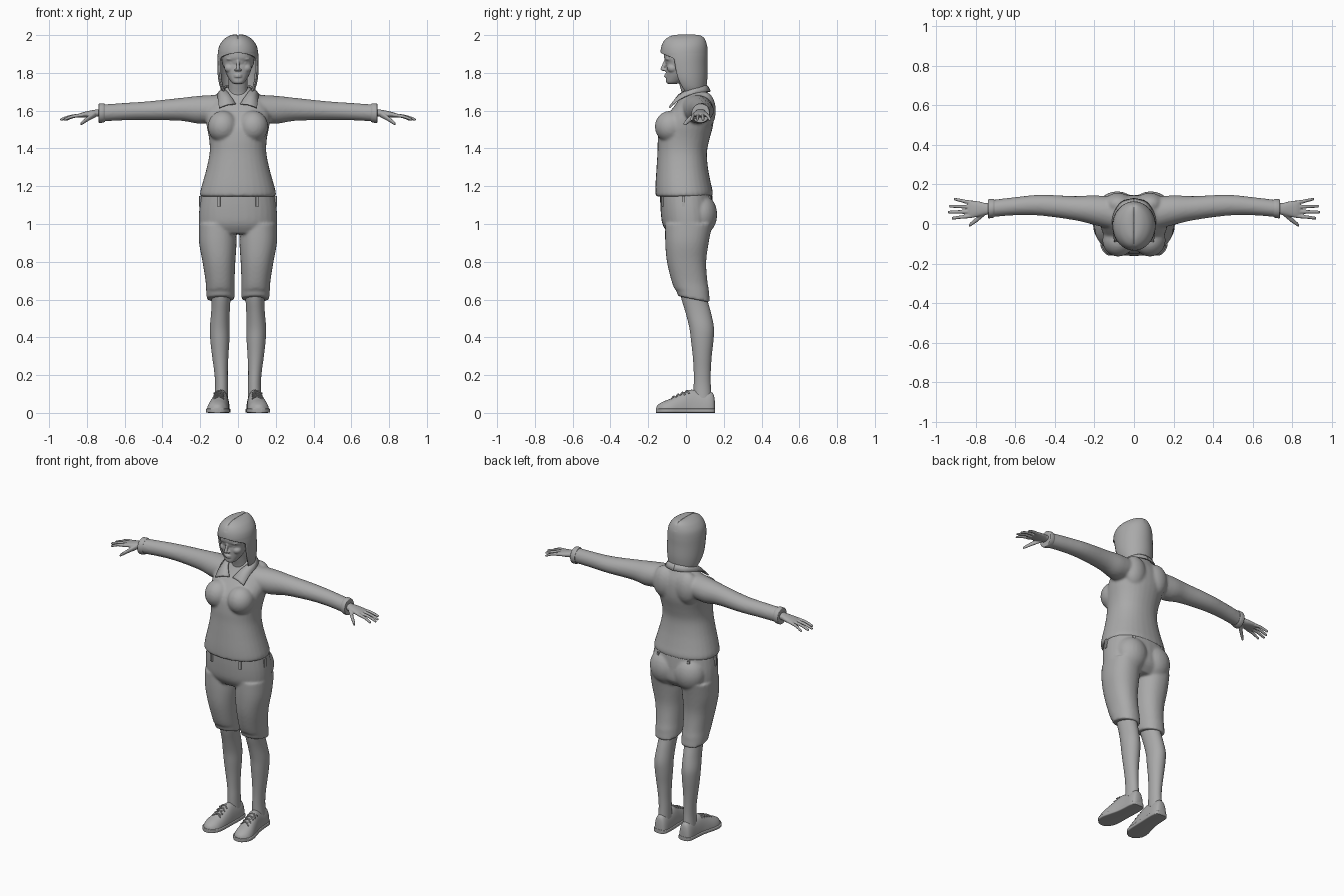
import bpy, bmesh, math
from mathutils import Vector, Matrix

cube = bpy.data.objects.get("Cube")
if cube:
    bpy.data.objects.remove(cube, do_unlink=True)

GREY = (0.4, 0.4, 0.4, 1)
mat = bpy.data.materials.new("plain_grey")
mat.use_nodes = True
mat.diffuse_color = GREY
mat.node_tree.nodes["Principled BSDF"].inputs["Base Color"].default_value = GREY


def spline(rows, steps=4):
    """Smoothly interpolate a list of number rows (Catmull-Rom)."""
    rows = [Vector(r) for r in rows]
    out = []
    for i in range(len(rows) - 1):
        a, b, c, d = rows[max(i - 1, 0)], rows[i], rows[i + 1], rows[min(i + 2, len(rows) - 1)]
        for k in range(steps):
            t = k / steps
            out.append(b + (c - a) * (t / 2) + (a * 2 - b * 5 + c * 4 - d) * (t * t / 2)
                       + (b * 3 - a - c * 3 + d) * (t ** 3 / 2))
    return out + [rows[-1]]


def oval(angle, power):
    c, s = math.cos(angle), math.sin(angle)
    return (math.copysign(abs(c) ** (2 / power), c), math.copysign(abs(s) ** (2 / power), s))


def loft(bm, rows, axis="z", power=2.2, sides=32):
    """Closed tube through rows of (position, centre, centre, radius, radius)."""
    rings = []
    for t, c1, c2, r1, r2 in spline(rows):
        ring = []
        for k in range(sides):
            u, v = oval(2 * math.pi * k / sides, power)
            p, q = c1 + r1 * u, c2 + r2 * v
            ring.append(bm.verts.new({"z": (p, q, t), "x": (t, p, q), "y": (p, t, q)}[axis]))
        rings.append(ring)
    for a, b in zip(rings, rings[1:]):
        for k in range(sides):
            n = (k + 1) % sides
            bm.faces.new((a[k], a[n], b[n], b[k]))
    bm.faces.new(rings[0])
    bm.faces.new(rings[-1])


def ball(bm, centre, radii):
    (x, y, z), (rx, ry, rz) = centre, radii
    turns = [math.radians(d) for d in (-86, -60, -30, 0, 30, 60, 86)]
    loft(bm, [(z + rz * math.sin(a), x, y, rx * math.cos(a), ry * math.cos(a)) for a in turns],
         power=2, sides=24)


def rod(bm, points, r0, r1):
    """Tapering rod running along x with a rounded tip."""
    last = len(points) - 1
    rows = [(*p, r0 + (r1 - r0) * i / last, r0 + (r1 - r0) * i / last) for i, p in enumerate(points)]
    tip = Vector(points[-1]) + (Vector(points[-1]) - Vector(points[-2])).normalized() * r1 * .8
    loft(bm, rows + [(*tip, r1 * .35, r1 * .35)], "x", 2, 12)


def sheet(bm, grid):
    vs = [[bm.verts.new(p) for p in row] for row in grid]
    for a, b in zip(vs, vs[1:]):
        for k in range(len(a) - 1):
            bm.faces.new((a[k], a[k + 1], b[k + 1], b[k]))


def mirror(bm):
    new = bmesh.ops.duplicate(bm, geom=bm.verts[:] + bm.edges[:] + bm.faces[:])["geom"]
    for v in new:
        if isinstance(v, bmesh.types.BMVert):
            v.co.x *= -1


def finish(bm, name, voxel=0, smooth=4, thick=0):
    bmesh.ops.recalc_face_normals(bm, faces=bm.faces)
    me = bpy.data.meshes.new(name)
    bm.to_mesh(me)
    bm.free()
    me.materials.append(mat)
    ob = bpy.data.objects.new(name, me)
    bpy.context.collection.objects.link(ob)
    if thick:
        mod = ob.modifiers.new("thickness", "SOLIDIFY")
        mod.thickness, mod.offset = thick, 0
    if voxel:
        mod = ob.modifiers.new("blend", "REMESH")
        mod.mode, mod.voxel_size, mod.use_smooth_shade = "VOXEL", voxel, True
        mod = ob.modifiers.new("soften", "SMOOTH")
        mod.factor, mod.iterations = 0.5, smooth
    else:
        bpy.ops.object.select_all(action="DESELECT")
        ob.select_set(True)
        bpy.context.view_layer.objects.active = ob
        bpy.ops.object.shade_smooth_by_angle(angle=math.radians(50))


def pair(build, name, **kw):
    """Make the left part, then its mirror image on the right."""
    for side in ("left", "right"):
        bm = bmesh.new()
        build(bm)
        if side == "right":
            bmesh.ops.scale(bm, vec=(-1, 1, 1), verts=bm.verts)
        finish(bm, side + "_" + name, **kw)


# Shirt: sleeve and bust mirrored, then blended with the torso
bm = bmesh.new()
loft(bm, [(.08, .05, 1.615, .085, .07), (.2, .07, 1.605, .075, .074), (.3, .08, 1.607, .061, .061),
          (.47, .095, 1.6, .053, .05), (.6, .09, 1.595, .046, .046), (.73, .077, 1.587, .043, .045)], "x", 2)
ball(bm, (.08, -.082, 1.515), (.08, .083, .085))
ball(bm, (.08, .1, 1.6), (.075, .058, .1))
mirror(bm)
loft(bm, [(1.145, 0, -.01, .2, .15), (1.17, 0, -.01, .2, .152), (1.22, 0, -.015, .187, .146),
          (1.3, 0, -.02, .165, .136), (1.38, 0, -.02, .15, .131), (1.45, 0, -.012, .153, .137),
          (1.52, 0, .003, .166, .14), (1.58, 0, .025, .172, .122), (1.64, 0, .045, .155, .095),
          (1.69, 0, .05, .105, .068), (1.725, 0, .05, .06, .05)])
finish(bm, "shirt", voxel=.008, smooth=6)

# Shirt cuffs
pair(lambda b: loft(b, [(.705, .08, 1.588, .044, .047), (.715, .079, 1.588, .048, .051),
                        (.735, .077, 1.586, .048, .051), (.738, .077, 1.586, .042, .045)], "x", 2), "cuff")


# Collar wings
def collar(b):
    inner = spline([(.012, -.07, 1.635), (.045, -.035, 1.685), (.072, .035, 1.72), (.045, .09, 1.733), (0, .105, 1.735)])
    outer = spline([(.1, -.088, 1.615), (.105, -.035, 1.66), (.105, .04, 1.69), (.065, .108, 1.7), (0, .128, 1.7)])
    sheet(b, [inner, [(p + q) / 2 + Vector((0, 0, .006)) for p, q in zip(inner, outer)], outer])


pair(collar, "collar", thick=.008)

# Shorts: legs and seat blended with the hips, hem lower at the back
bm = bmesh.new()
loft(bm, [(.602, .092, .042, .073, .085), (.64, .093, .034, .075, .089), (.7, .095, .018, .077, .095),
          (.8, .101, .003, .087, .104), (.9, .107, .005, .099, .115), (1, .11, .015, .098, .125)])
for v in bm.verts:
    if v.co.z < .65:
        v.co.z -= (v.co.y - .04) * .2
ball(bm, (.085, .08, 1.05), (.1, .085, .11))
mirror(bm)
loft(bm, [(.95, 0, .005, .195, .1), (1, 0, .01, .207, .135), (1.08, 0, .005, .205, .14), (1.165, 0, 0, .192, .138)])
finish(bm, "shorts", voxel=.008)

# Belt loops around the waist
bm = bmesh.new()
for deg in (-118, -62, -5, 60, 120, 185):
    u, v = oval(math.radians(deg), 2.2)
    m = Matrix.Translation((u * .2, .002 + v * .141, 1.12)) @ Matrix.Rotation(math.atan2(v * 1.4, u), 4, "Z")
    bmesh.ops.create_cube(bm, size=1, matrix=m @ Matrix.Diagonal((.014, .016, .056, 1)))
finish(bm, "belt_loops")

# Lower legs
pair(lambda b: loft(b, [(.08, .088, .088, .036, .048), (.15, .087, .086, .034, .045), (.22, .09, .086, .036, .045),
                        (.3, .094, .086, .043, .05), (.38, .096, .086, .05, .059), (.45, .097, .083, .052, .065),
                        (.53, .093, .065, .049, .067), (.6, .09, .045, .05, .068), (.68, .09, .03, .055, .07)],
                    power=2), "lower_leg")

# Shoes: rows run heel to toe as (y, x, half width, height)
shoe_rows = [(.153, .088, .018, .06), (.145, .088, .034, .1), (.12, .088, .043, .115), (.07, .089, .045, .118),
             (.02, .093, .047, .122), (-.03, .1, .053, .1), (-.08, .107, .058, .076),
             (-.12, .109, .053, .06), (-.148, .109, .033, .043), (-.158, .109, .014, .026)]


def shoe(b):
    loft(b, [(y, x, 0, w, h) for y, x, w, h in shoe_rows], "y", 2.3)
    for v in b.verts:
        v.co.z = max(v.co.z, .004)


def sole(b):
    loft(b, [(y * 1.01, x, .012, w + .004, .012) for y, x, w, h in shoe_rows], "y", 6)


def laces(b):
    for y, z in ((.005, .116), (-.018, .107), (-.041, .097), (-.064, .086)):
        for lean in (-.011, .011):
            rod(b, [(.1 + x * .026, y + x * lean, z - abs(x) * .013 + .002) for x in (-1, 0, 1)], .004, .004)


pair(shoe, "shoe")
pair(sole, "sole")
pair(laces, "laces")


# Hands
def hand(b):
    loft(b, [(.71, .077, 1.59, .028, .021), (.75, .076, 1.587, .03, .019), (.78, .076, 1.583, .037, .018),
             (.82, .075, 1.578, .044, .014), (.84, .075, 1.574, .04, .01)], "x")
    for y, tip_x, tip_y in ((.04, .917, .03), (.063, .936, .06), (.087, .93, .09), (.108, .906, .126)):
        mid = ((.83 + tip_x) / 2, (y + tip_y) / 2, 1.57)
        rod(b, [(.825, y, 1.576), mid, (tip_x, tip_y, 1.554)], .0105, .0075)
    rod(b, [(.755, .06, 1.582), (.795, .023, 1.557), (.83, -.004, 1.532)], .018, .01)


pair(hand, "hand", voxel=.004, smooth=3)

# Head: eyes and cheeks mirrored, with skull, face, nose, lips and neck
bm = bmesh.new()
ball(bm, (.033, -.084, 1.853), (.016, .016, .012))
ball(bm, (.036, -.09, 1.873), (.026, .018, .007))
ball(bm, (.042, -.07, 1.825), (.03, .03, .026))
ball(bm, (.01, -.113, 1.816), (.009, .01, .007))
mirror(bm)
ball(bm, (0, -.005, 1.88), (.088, .108, .1))
loft(bm, [(1.742, 0, -.072, .022, .024), (1.75, 0, -.066, .035, .039), (1.775, 0, -.05, .052, .056),
          (1.8, 0, -.04, .064, .066), (1.83, 0, -.035, .074, .071), (1.855, 0, -.035, .079, .069),
          (1.88, 0, -.035, .081, .081), (1.92, 0, -.03, .08, .085)])
loft(bm, [(1.811, 0, -.12, .006, .008), (1.82, 0, -.126, .0095, .0095), (1.842, 0, -.117, .008, .01),
          (1.866, 0, -.108, .007, .008)], power=2, sides=16)
for z, h in ((1.79, .005), (1.78, .006)):
    ball(bm, (0, -.1, z), (.023, .016, h))
loft(bm, [(1.6, 0, .04, .06, .06), (1.68, 0, .035, .054, .056), (1.74, 0, .02, .05, .055), (1.8, 0, .01, .052, .06)])
finish(bm, "head", voxel=.004, smooth=3)

# Bobbed hair: full fringe above, open around the face below
bm = bmesh.new()
grid = []
for z, cy, rx, ry in spline([(1.7, .03, .078, .068), (1.73, .018, .092, .086), (1.78, .003, .102, .106),
                             (1.85, -.007, .105, .116), (1.9, -.01, .103, .12), (1.94, -.009, .095, .117),
                             (1.97, -.006, .076, .106), (1.988, 0, .053, .088), (1.997, .003, .03, .06),
                             (1.999, .003, .002, .005)], 6):
    gap = math.radians(64) * min(1, max(0, (1.905 - z) / .03)) ** .5
    row = []
    for k in range(57):
        a = gap + (2 * math.pi - 2 * gap) * k / 56
        x, y = rx * math.sin(a), cy - ry * math.cos(a)
        parting = .006 * math.exp(-(x / .006) ** 2) if z > 1.95 else 0
        row.append((x, y, z - parting))
    grid.append(row)
sheet(bm, grid)
bmesh.ops.remove_doubles(bm, verts=bm.verts, dist=.0004)
finish(bm, "hair", thick=.009)
